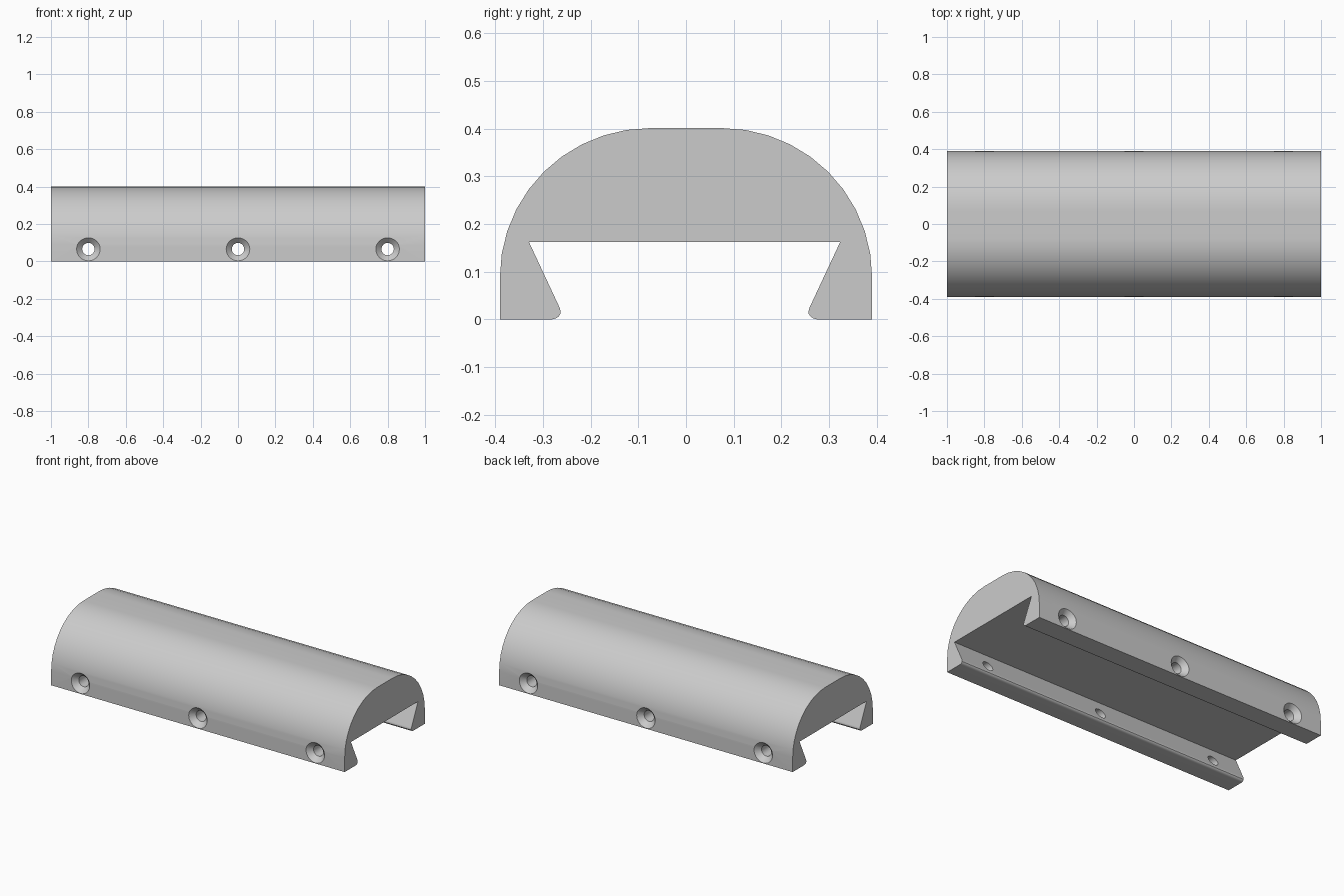
import bpy, bmesh, math

cube = bpy.data.objects.get("Cube")
if cube:
    bpy.data.objects.remove(cube, do_unlink=True)

LENGTH = 2.0
HALF_W = 0.39
HOLE_Z = 0.066
HOLE_R = 0.033
SINK_R = 0.063

grey = bpy.data.materials.new("light grey")
grey.use_nodes = True
colour = (0.6, 0.6, 0.6, 1)
grey.diffuse_color = colour
grey.node_tree.nodes["Principled BSDF"].inputs["Base Color"].default_value = colour


def make_object(name, bm):
    bmesh.ops.recalc_face_normals(bm, faces=bm.faces)
    mesh = bpy.data.meshes.new(name)
    bm.to_mesh(mesh)
    bm.free()
    obj = bpy.data.objects.new(name, mesh)
    bpy.context.collection.objects.link(obj)
    mesh.materials.append(grey)
    return obj


def loft(bm, rings):
    """Join matching rings of points into a closed solid."""
    loops = [[bm.verts.new(p) for p in ring] for ring in rings]
    n = len(loops[0])
    for a, b in zip(loops, loops[1:]):
        for i in range(n):
            j = (i + 1) % n
            bm.faces.new((a[i], a[j], b[j], b[i]))
    bm.faces.new(loops[0])
    bm.faces.new(loops[-1])


# Domed cross-section: quarter arc each side of a flat crown
arc = []
for i in range(11):
    t = math.radians(9 * i)
    arc.append((0.075 + 0.315 * math.cos(t), 0.089 + 0.312 * math.sin(t)))
outer = [(HALF_W, 0)] + arc
outer += [(-y, z) for y, z in reversed(outer)]

# Dovetail slot with rounded lips
lip = [(0.278, 0), (0.27, 0.002), (0.264, 0.006), (0.26, 0.012),
       (0.26, 0.018), (0.262, 0.025), (0.326, 0.162)]
slot = [(-y, z) for y, z in lip] + list(reversed(lip))
profile = outer + [(y - 0.003, z) for y, z in slot]

bm = bmesh.new()
loft(bm, [[(x, y, z) for y, z in profile] for x in (-LENGTH / 2, LENGTH / 2)])
rail = make_object("domed_rail_cover", bm)

# Countersunk screw holes through both side walls
stations = [(-0.45, SINK_R), (-HALF_W, SINK_R), (-0.36, HOLE_R),
            (0.36, HOLE_R), (HALF_W, SINK_R), (0.45, SINK_R)]
bm = bmesh.new()
for x in (-0.8, 0, 0.8):
    rings = []
    for y, r in stations:
        angles = [math.tau * k / 32 for k in range(32)]
        rings.append([(x + r * math.cos(a), y, HOLE_Z + r * math.sin(a)) for a in angles])
    loft(bm, rings)
cutter = make_object("screw_hole_cutter", bm)
cutter.hide_render = True

bpy.ops.object.select_all(action="DESELECT")
bpy.context.view_layer.objects.active = rail
rail.select_set(True)
cut = rail.modifiers.new("screw_holes", "BOOLEAN")
cut.operation = "DIFFERENCE"
cut.solver = "EXACT"
cut.object = cutter
bpy.ops.object.modifier_apply(modifier=cut.name)
bpy.data.objects.remove(cutter, do_unlink=True)

# Smooth dome with crisp ends, slot and hole rims
bpy.ops.object.shade_smooth_by_angle(angle=math.radians(25))
weighted = rail.modifiers.new("weighted_normals", "WEIGHTED_NORMAL")
weighted.keep_sharp = True
